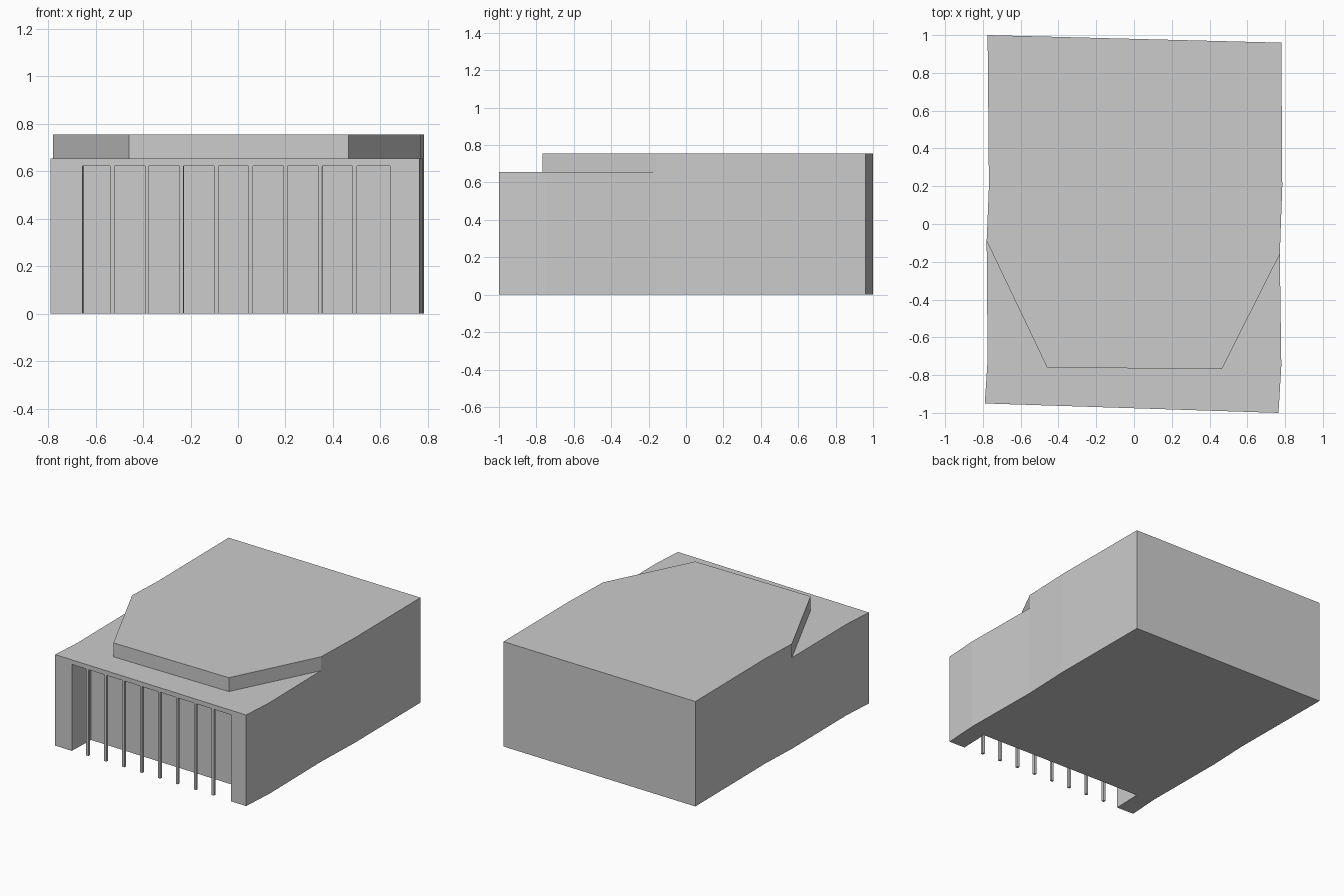
import bpy, bmesh
from mathutils import Vector

cube = bpy.data.objects.get("Cube")
if cube:
    bpy.data.objects.remove(cube, do_unlink=True)

WALL_TOP, ROOF_TOP, LINTEL = 0.655, 0.755, 0.622

stone = bpy.data.materials.new("plain_grey")
stone.use_nodes = True
grey = (0.6, 0.6, 0.6, 1)
stone.diffuse_color = grey
stone.node_tree.nodes["Principled BSDF"].inputs["Base Color"].default_value = grey


def prism(name, outline, z0, z1):
    """Extrude a counter-clockwise outline from z0 to z1."""
    bm = bmesh.new()
    base = bm.faces.new([bm.verts.new((x, y, z0)) for x, y in outline])
    top = bmesh.ops.extrude_face_region(bm, geom=[base], use_keep_orig=True)["geom"]
    for v in top:
        if isinstance(v, bmesh.types.BMVert):
            v.co.z = z1
    bmesh.ops.recalc_face_normals(bm, faces=bm.faces)
    mesh = bpy.data.meshes.new(name)
    bm.to_mesh(mesh)
    bm.free()
    mesh.materials.append(stone)
    obj = bpy.data.objects.new(name, mesh)
    bpy.context.collection.objects.link(obj)
    return obj


# Slightly uneven plan, shared by the body and the roof
front_left, front_right = Vector((-0.79, -0.95)), Vector((0.765, -1.0))
back = [(0.785, 0.2), (0.78, 0.96), (-0.775, 1.0), (-0.768, 0.2)]
along = (front_right - front_left).normalized()
inward = Vector((-along.y, along.x))


def facade(x, depth):
    """Plan point at x on the slanted front, moved inward by depth."""
    p = front_left + along * ((x - front_left.x) / along.x)
    return p + inward * depth


# Main body with the porch recess cut out of its front
body = prism("building_body",
             [front_left, front_right, (0.78, -0.75), (0.772, -0.16)]
             + back + [(-0.78, -0.09), (-0.775, -0.72)], 0, WALL_TOP)
cutter = prism("porch_cutter",
               [facade(-0.655, -0.1), facade(0.64, -0.1),
                facade(0.64, 0.21), facade(-0.655, 0.21)], -0.1, LINTEL)
cutter.hide_render = True
cut = body.modifiers.new("porch", "BOOLEAN")
cut.operation, cut.object, cut.solver = "DIFFERENCE", cutter, "EXACT"
bpy.context.view_layer.update()
graph = bpy.context.evaluated_depsgraph_get()
body_mesh = bpy.data.meshes.new_from_object(body.evaluated_get(graph))
body.modifiers.clear()
body.data = body_mesh
bpy.data.objects.remove(cutter, do_unlink=True)

# Raised roof with chamfered front corners
prism("raised_roof", [(-0.46, -0.76), (0.465, -0.768), (0.772, -0.16)]
      + back + [(-0.78, -0.09)], WALL_TOP, ROOF_TOP)

# Row of slim square porch columns
for i in range(8):
    x = -0.53 + i * 0.146
    prism(f"porch_column_{i + 1}",
          [facade(x - 0.009, 0.002), facade(x + 0.009, 0.002),
           facade(x + 0.009, 0.02), facade(x - 0.009, 0.02)], 0, LINTEL)
